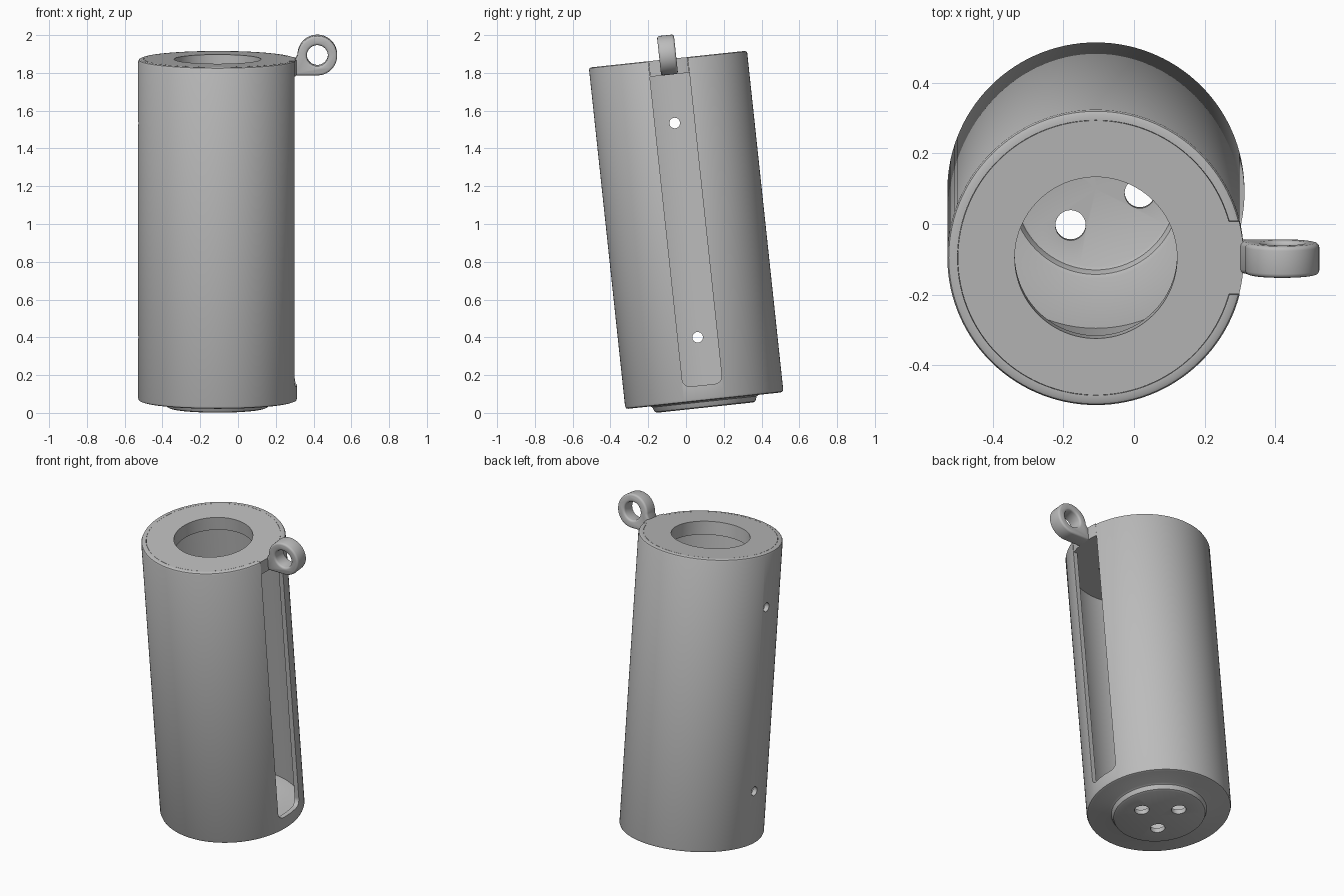
import bpy, bmesh
from math import sin, cos, pi, radians, sqrt
from mathutils import Matrix, Vector

if "Cube" in bpy.data.objects:
    bpy.data.objects.remove(bpy.data.objects["Cube"], do_unlink=True)

R, INNER, L = 0.421, 0.392, 1.818      # tube radii and length
LID, HALF = 0.083, 0.105               # lid thickness, slot half width
PLACE = Matrix.Translation((-0.108, 0.0975, 0.065)) @ Matrix.Rotation(radians(6.1), 4, 'X')

grey = bpy.data.materials.new("plain_grey")
grey.use_nodes = True
grey.diffuse_color = (0.5, 0.5, 0.5, 1)
grey.node_tree.nodes["Principled BSDF"].inputs["Base Color"].default_value = (0.5, 0.5, 0.5, 1)


def finish_mesh(name, bm):
    bmesh.ops.recalc_face_normals(bm, faces=bm.faces)
    mesh = bpy.data.meshes.new(name)
    bm.to_mesh(mesh)
    bm.free()
    mesh.materials.append(grey)
    obj = bpy.data.objects.new(name, mesh)
    bpy.context.collection.objects.link(obj)
    return obj


def arc(cx, cy, r, a0, a1, n):
    return [(cx + r * cos(radians(a0 + (a1 - a0) * i / n)),
             cy + r * sin(radians(a0 + (a1 - a0) * i / n))) for i in range(n + 1)]


def prism(name, outline, axis, lo, hi):
    """Extrude a 2D outline along one axis from lo to hi."""
    place = {'X': lambda a, b: (lo, a, b), 'Y': lambda a, b: (a, lo, b),
             'Z': lambda a, b: (a, b, lo)}[axis]
    bm = bmesh.new()
    face = bm.faces.new([bm.verts.new(place(a, b)) for a, b in outline])
    ext = bmesh.ops.extrude_face_region(bm, geom=[face])
    step = Vector([(hi - lo) * (axis == c) for c in 'XYZ'])
    bmesh.ops.translate(bm, vec=step,
                        verts=[v for v in ext["geom"] if isinstance(v, bmesh.types.BMVert)])
    return finish_mesh(name, bm)


def rod(cx, cy, r, axis, lo, hi):
    return prism("cutter", arc(cx, cy, r, 0, 360, 48)[:-1], axis, lo, hi)


def lathe(name, profile, steps=120):
    bm = bmesh.new()
    verts = [bm.verts.new((r, 0, z)) for r, z in profile]
    edges = [bm.edges.new(p) for p in zip(verts, verts[1:])]
    bmesh.ops.spin(bm, geom=verts + edges, cent=(0, 0, 0), axis=(0, 0, 1),
                   angle=2 * pi, steps=steps)
    bmesh.ops.remove_doubles(bm, verts=bm.verts, dist=1e-5)
    return finish_mesh(name, bm)


def select(obj):
    bpy.ops.object.select_all(action='DESELECT')
    obj.select_set(True)
    bpy.context.view_layer.objects.active = obj


def cut(obj, cutter):
    cutter.hide_render = True
    select(obj)
    mod = obj.modifiers.new("cut", 'BOOLEAN')
    mod.operation, mod.solver, mod.object = 'DIFFERENCE', 'EXACT', cutter
    bpy.ops.object.modifier_apply(modifier=mod.name)
    bpy.data.objects.remove(cutter, do_unlink=True)


def finish(obj, bevel=0):
    select(obj)
    if bevel:
        mod = obj.modifiers.new("soft_edges", 'BEVEL')
        mod.width, mod.segments, mod.limit_method = bevel, 3, 'ANGLE'
        mod.angle_limit = radians(50)
        bpy.ops.object.modifier_apply(modifier=mod.name)
    bpy.ops.object.shade_smooth_by_angle(angle=radians(35))
    obj.matrix_world = PLACE


# Tube with a dished floor, open at the top
tube = lathe("tube_body", [
    (0, -0.037), (0.255, -0.037), (0.267, -0.032), (0.273, -0.02), (0.278, -0.006), (0.29, 0),
    (R - 0.015, 0), (R - 0.004, 0.004), (R, 0.015),
    (R, L - 0.012), (R - 0.004, L - 0.004), (R - 0.012, L), (INNER, L),
    (INNER, 0.03), (0.25, 0.03), (0.239, 0.025), (0.234, 0.014),
    (0.229, -0.002), (0.22, -0.007), (0, -0.007)])

# Long slot on the left wall, rounded at its lower corners
c, low = 0.04, 0.082
slot = (arc(-HALF + c, low + c, c, 180, 270, 8) + arc(HALF - c, low + c, c, 270, 360, 8)
        + [(HALF, L + 0.2), (-HALF, L + 0.2)])
cut(tube, prism("cutter", slot, 'X', 0.25, 0.6))

# Two small holes in the wall opposite the slot
for z in (0.337, 1.478):
    cut(tube, rod(0, z, 0.028, 'X', -0.6, -0.2))

# Three drain holes in the floor
for a in (-5, 115, 235):
    cut(tube, rod(0.125 * cos(radians(a)), 0.125 * sin(radians(a)), 0.043, 'Z', -0.1, 0.1))
finish(tube)

# Lid with a tab that fills the top of the slot
t, lid_r = HALF - 0.002, INNER - 0.001
a_in = 180 / pi * 0.2665
tip = sqrt((R - 0.002) ** 2 - t * t)
a_out = 180 / pi * 0.2483
outline = (arc(0, 0, lid_r, a_in, 360 - a_in, 110)
           + [(tip, -t)] + arc(0, 0, R - 0.002, -a_out, a_out, 10)[1:-1] + [(tip, t)])
lid = prism("lid", outline, 'Z', L - LID, L)
cut(lid, prism("cutter", arc(0, 0, 0.23, 0, 360, 96)[:-1], 'Z', L - 0.3, L + 0.2))
finish(lid)

# Hanging eyelet on the lid tab
ex, ez, er = 0.528, L + 0.022, 0.105
shape = arc(ex, ez, er, -90, 180, 42) + [(0.405, ez - 0.03), (0.405, ez - er)]
eyelet = prism("eyelet", shape, 'Y', -0.045, 0.045)
cut(eyelet, rod(ex, ez, 0.056, 'Y', -0.2, 0.2))
finish(eyelet, 0.012)
